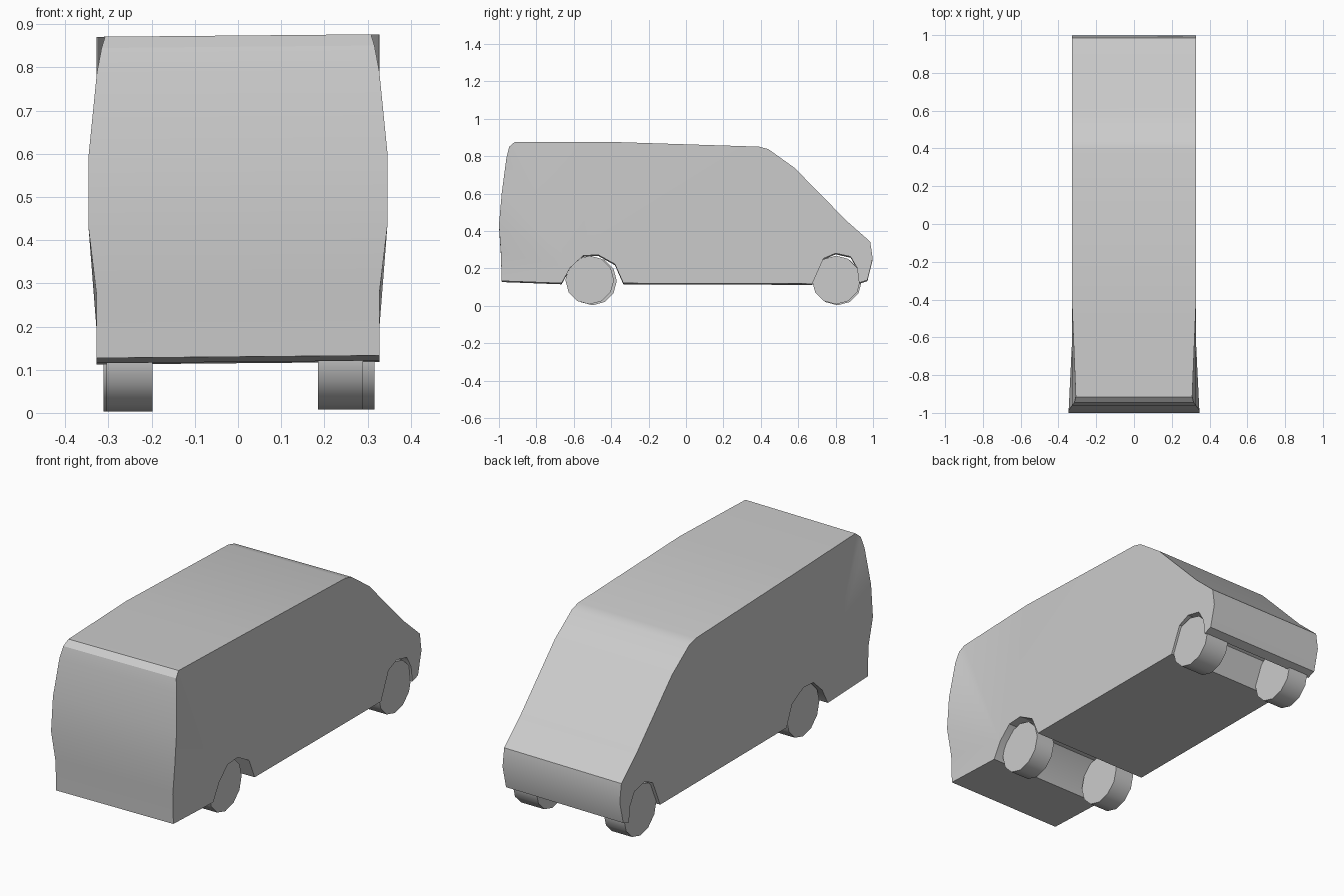
import bpy
import bmesh
from math import pi
from mathutils import Matrix

cube = bpy.data.objects.get("Cube")
if cube:
    bpy.data.objects.remove(cube, do_unlink=True)

grey = bpy.data.materials.new("plain_grey")
grey.use_nodes = True
colour = (0.6, 0.6, 0.6, 1)
grey.diffuse_color = colour
grey.node_tree.nodes["Principled BSDF"].inputs["Base Color"].default_value = colour


def finish(name, bm, angle):
    bmesh.ops.recalc_face_normals(bm, faces=bm.faces)
    mesh = bpy.data.meshes.new(name)
    bm.to_mesh(mesh)
    bm.free()
    mesh.materials.append(grey)
    obj = bpy.data.objects.new(name, mesh)
    bpy.context.collection.objects.link(obj)
    bpy.ops.object.select_all(action="DESELECT")
    obj.select_set(True)
    bpy.context.view_layer.objects.active = obj
    bpy.ops.object.shade_smooth_by_angle(angle=angle)
    return obj


# Rear outline from arch to roof: y, z, half width
W = 0.328
rear = [(-0.62, 0.20, W), (-0.665, 0.118, W), (-0.985, 0.13, W),
        (-0.99, 0.28, W), (-1.0, 0.43, 0.346), (-0.985, 0.60, 0.346),
        (-0.96, 0.79, 0.327), (-0.945, 0.848, 0.316), (-0.915, 0.874, 0.308),
        (-0.42, 0.874, W)]
# Roof, windscreen, nose, floor and both wheel arches: y, z
front = [(0.39, 0.848), (0.44, 0.835), (0.58, 0.735), (0.86, 0.45),
         (0.985, 0.34), (0.998, 0.25), (0.97, 0.135), (0.925, 0.12),
         (0.915, 0.20), (0.88, 0.26), (0.80, 0.278), (0.735, 0.25),
         (0.675, 0.115), (-0.335, 0.118), (-0.38, 0.22), (-0.47, 0.27),
         (-0.55, 0.265)]
outline = rear + [(y, z, W) for y, z in front]

# Body shell, with a slight lean across its width
bm = bmesh.new()
sides = []
for s in (-1, 1):
    sides.append([bm.verts.new((s * w, y, z + 0.009 * s * w)) for y, z, w in outline])
n = len(outline)
for i in range(n):
    j = (i + 1) % n
    bm.faces.new((sides[0][i], sides[0][j], sides[1][j], sides[1][i]))
for side in sides:
    hub = side[0]
    for a, b in zip(side[1:], side[2:len(rear)]):
        bm.faces.new((hub, a, b))
    bm.faces.new([hub] + side[len(rear) - 1:])
finish("van_body", bm, pi / 6)

# Wheels: name, inner x, outer x, centre y, centre z
for name, inner, outer, y, z in (
        ("rear_wheel_right", -0.198, -0.305, -0.50, 0.133),
        ("rear_wheel_left", 0.185, 0.290, -0.515, 0.138),
        ("front_wheel_right", -0.198, -0.311, 0.81, 0.133),
        ("front_wheel_left", 0.185, 0.316, 0.803, 0.138)):
    bm = bmesh.new()
    place = Matrix.Translation(((inner + outer) / 2, y, z)) @ Matrix.Rotation(pi / 2, 4, "Y")
    bmesh.ops.create_cone(bm, cap_ends=True, segments=12, radius1=0.13,
                          radius2=0.13, depth=abs(outer - inner), matrix=place)
    finish(name, bm, pi / 5)
